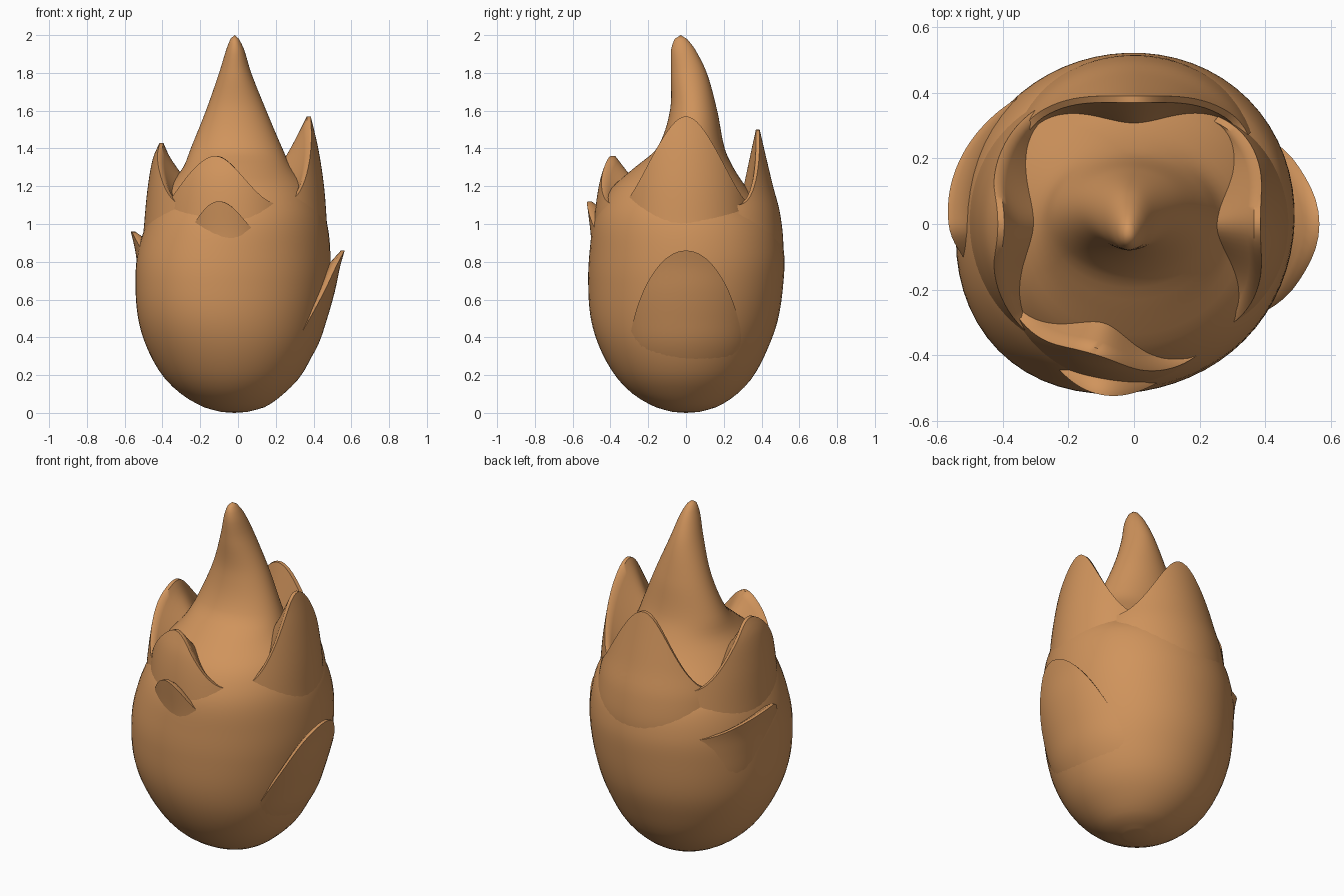
import bpy, math

if "Cube" in bpy.data.objects:
    bpy.data.objects.remove(bpy.data.objects["Cube"])

mat = bpy.data.materials.new("warm tan")
mat.diffuse_color = (0.63, 0.295, 0.107, 1)
mat.use_nodes = True
mat.node_tree.nodes["Principled BSDF"].inputs["Base Color"].default_value = mat.diffuse_color


def smooth_row(rows, z):
    """Cubic interpolation of a table whose first column is height."""
    n = len(rows)
    z = min(max(z, rows[0][0]), rows[-1][0])
    i = max(k for k in range(n - 1) if rows[k][0] <= z)

    def slope(k, c):
        a, b = max(k - 1, 0), min(k + 1, n - 1)
        return (rows[b][c] - rows[a][c]) / (rows[b][0] - rows[a][0])
    h = rows[i + 1][0] - rows[i][0]
    t = (z - rows[i][0]) / h
    return [(2*t**3 - 3*t**2 + 1) * rows[i][c] + (t**3 - 2*t**2 + t) * h * slope(i, c)
            + (3*t**2 - 2*t**3) * rows[i + 1][c] + (t**3 - t**2) * h * slope(i + 1, c)
            for c in range(1, len(rows[0]))]


def add_mesh(name, verts, faces):
    me = bpy.data.meshes.new(name)
    me.from_pydata(verts, [], faces)
    me.materials.append(mat)
    ob = bpy.data.objects.new(name, me)
    bpy.context.collection.objects.link(ob)
    bpy.ops.object.select_all(action='DESELECT')
    ob.select_set(True)
    bpy.context.view_layer.objects.active = ob
    bpy.ops.object.shade_smooth_by_angle(angle=math.radians(50))
    return ob


# Bulb core with central spike: height, left, right, front, back extents
CORE = [(.005, -.09, .05, -.07, .07), (0.03, -.18, .14, -.16, .16),
        (.1, -.30, .24, -.28, .27),
        (.2, -.40, .335, -.375, .36), (.35, -.48, .41, -.455, .435),
        (.5, -.52, .45, -.495, .485), (.7, -.53, .48, -.505, .512),
        (.85, -.52, .485, -.50, .515), (1.0, -.48, .47, -.485, .48),
        (1.1, -.43, .435, -.45, .40), (1.2, -.365, .375, -.385, .315),
        (1.3, -.29, .285, -.27, .25), (1.4, -.25, .235, -.155, .205),
        (1.6, -.17, .15, -.085, .165), (1.8, -.10, .07, -.08, .11),
        (1.93, -.06, .03, -.078, .045), (1.98, -.04, .005, -.06, .005)]
SEG, LEV = 64, 70
verts, faces = [], []
for j in range(LEV + 1):
    f = j / LEV
    z = 0.005 + 1.975 * (f if f > .15 else f * f / .15)
    l, r, fr, b = smooth_row(CORE, z)
    bump = math.exp(-((z - .7) / .38) ** 2)
    for i in range(SEG):
        a = 2 * math.pi * i / SEG
        # the front left shoulder swells outward, the back right a little
        d = math.cos(a - math.radians(225))
        k = 1 + bump * (.085 if d > 0 else .035) * d ** 4
        verts.append(((l + r) / 2 + k * (r - l) / 2 * math.cos(a),
                      (fr + b) / 2 + k * (b - fr) / 2 * math.sin(a), z))
for j in range(LEV):
    for i in range(SEG):
        k = (i + 1) % SEG
        faces.append((j*SEG + i, j*SEG + k, (j+1)*SEG + k, (j+1)*SEG + i))
bot = len(verts)
verts += [(-.02, 0, 0), (-.018, -.028, 2.0)]
for i in range(SEG):
    k = (i + 1) % SEG
    faces.append((bot, k, i))
    faces.append((bot + 1, LEV*SEG + i, LEV*SEG + k))
add_mesh("bulb_core", verts, faces)


def petal(name, angle, half_width, edge_z, profile, pull=.05, lip=.8, peak=0.0):
    """Scale leaf hugging the bulb; profile is (height, outer radius) along its middle."""
    nu, nv = 36, 24
    z0, tip = profile[0][0], profile[-1][0]
    verts, faces = [], []
    rows = [(j / nv, False) for j in range(nv + 1)]
    rows += [(1 - j / nv, True) for j in range(nv + 1)]
    for v, inner in rows:
        for i in range(nu + 1):
            u = 2 * i / nu - 1
            s = (u - peak) / (1 - peak if u > peak else 1 + peak)
            top = edge_z + (tip - edge_z) * (1 + math.cos(math.pi * s)) / 2
            z = z0 + (top - z0) * v
            r = smooth_row(profile, z)[0] - pull * u * u - .03 * (1 - v) ** 3
            if inner:
                r -= min(.02 + lip * (top - z), .28)
            a = math.radians(angle + half_width * u)
            verts.append((r * math.cos(a), r * math.sin(a), z))
    w = nu + 1
    for j in range(len(rows) - 1):
        for i in range(nu):
            faces.append((j*w + i, j*w + i + 1, (j+1)*w + i + 1, (j+1)*w + i))
    add_mesh(name, verts, faces)


# Tall upper scales
petal("upper_right_scale", 0, 52, 1.12,
      [(.6, .455), (.9, .487), (1.0, .477), (1.2, .457), (1.4, .425), (1.57, .385)], lip=.75)
petal("upper_back_scale", 90, 52, 1.10,
      [(.6, .49), (.85, .525), (1.05, .503), (1.2, .462), (1.35, .425), (1.5, .39)], lip=.45)
petal("upper_left_scale", 180, 52, 1.10,
      [(.7, .525), (.85, .522), (1.0, .503), (1.2, .478), (1.35, .45), (1.43, .415)],
      pull=.035, lip=.9)
petal("upper_front_scale", -107, 44, 1.11,
      [(.7, .495), (.9, .502), (1.1, .483), (1.25, .455), (1.36, .415)], pull=.04, lip=1.2)

# Short outer scales
petal("lower_right_scale", 0, 68, .2,
      [(.06, .18), (.1, .25), (.2, .34), (.35, .427), (.5, .475), (.65, .515),
       (.78, .542), (.86, .565)], pull=.02, lip=.6)
petal("lower_left_scale", 162, 36, .84,
      [(.3, .46), (.45, .51), (.6, .53), (.75, .54), (.85, .55), (.96, .575)],
      pull=.04, lip=1.2, peak=.5)
petal("lower_front_scale", -101, 28, .94,
      [(.6, .495), (.8, .505), (.95, .51), (1.12, .53)], lip=1.2)
